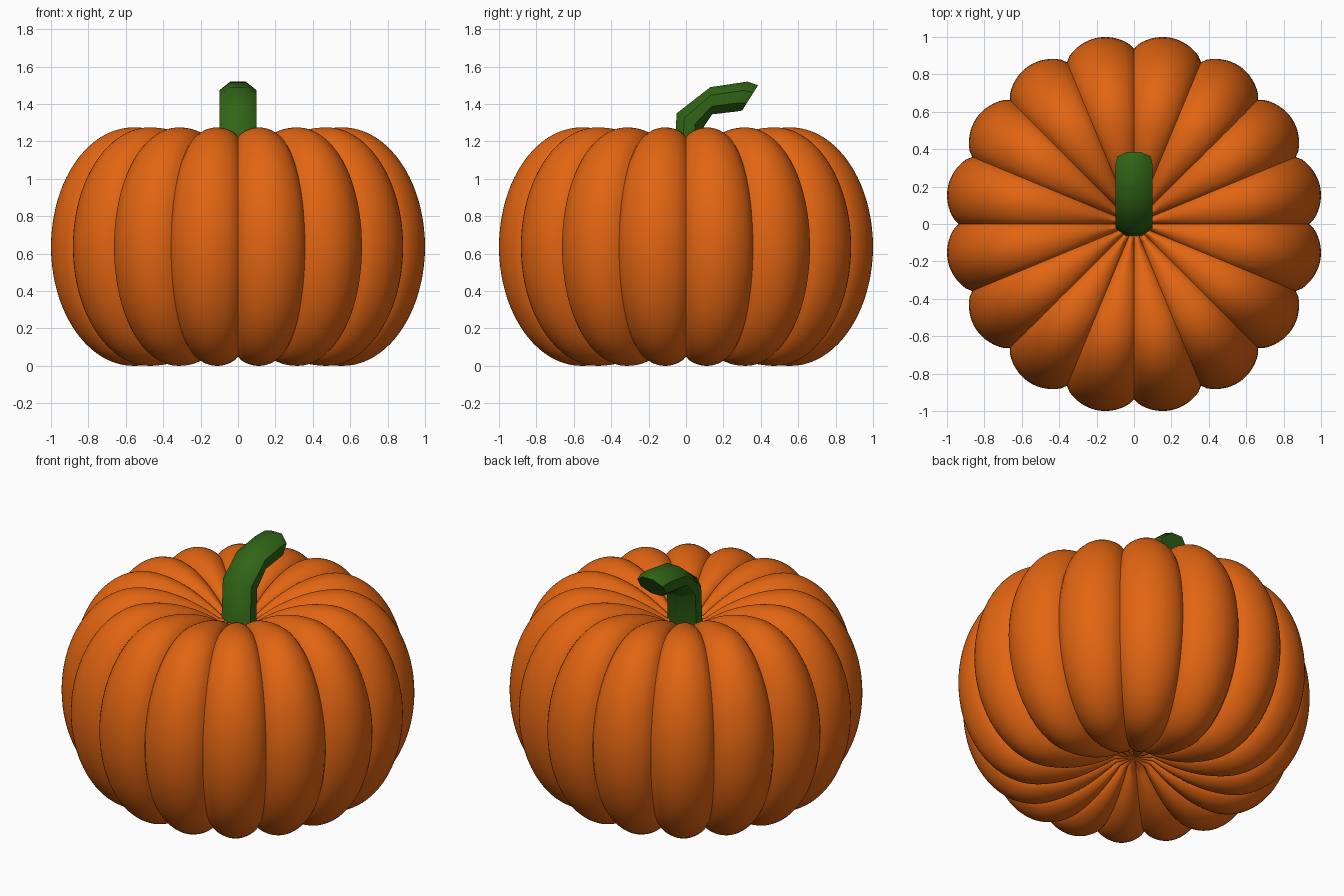
import bpy, bmesh, math

if "Cube" in bpy.data.objects:
    bpy.data.objects.remove(bpy.data.objects["Cube"])

RIBS, SEG = 16, 16          # ribs around, segments per rib
MID = 0.6375                # height of the pumpkin's middle


def material(name, color):
    m = bpy.data.materials.new(name)
    m.diffuse_color = color
    m.use_nodes = True
    m.node_tree.nodes["Principled BSDF"].inputs["Base Color"].default_value = m.diffuse_color
    return m


def skin(name, rings, mat, angle):
    """Bridge a list of closed rings and cap both ends."""
    bm = bmesh.new()
    loops = [[bm.verts.new(p) for p in ring] for ring in rings]
    n = len(loops[0])
    for a, b in zip(loops, loops[1:]):
        for i in range(n):
            j = (i + 1) % n
            bm.faces.new((a[i], a[j], b[j], b[i]))
    for loop in (loops[0], loops[-1]):
        c = bm.verts.new((sum(v.co.x for v in loop) / n,
                          sum(v.co.y for v in loop) / n,
                          sum(v.co.z for v in loop) / n))
        for i in range(n):
            bm.faces.new((loop[i], loop[(i + 1) % n], c))
    bmesh.ops.recalc_face_normals(bm, faces=bm.faces)
    mesh = bpy.data.meshes.new(name)
    bm.to_mesh(mesh)
    bm.free()
    ob = bpy.data.objects.new(name, mesh)
    bpy.context.collection.objects.link(ob)
    mesh.materials.append(mat)
    bpy.ops.object.select_all(action='DESELECT')
    ob.select_set(True)
    bpy.context.view_layer.objects.active = ob
    bpy.ops.object.shade_smooth_by_angle(angle=math.radians(angle))
    return ob


# Pumpkin profile: dimple, rounded outside, dimple (height relative to middle)
PEAK, RIM, OUT, DIP = 0.57, 0.11, 1.015, 0.175
dimple = []
for i in range(14):
    t = i / 14
    dimple.append((RIM + (PEAK - RIM) * t, MID - DIP * (1 - t) ** 2))
outer = []
for i in range(41):
    a = math.pi / 2 - math.pi * i / 40
    outer.append((PEAK + (OUT - PEAK) * math.cos(a), MID * math.sin(a)))
profile = dimple + outer + [(r, -z) for r, z in reversed(dimple)]

# Ribbed body: grooves pull the surface toward the middle
body_rings = []
count = RIBS * SEG
for r, z in profile:
    ring = []
    for i in range(count):
        a = 2 * math.pi * i / count
        bulge = abs(math.sin(RIBS / 2 * a)) ** 0.7
        s = 1 - 0.078 * (1 - bulge)
        ring.append((r * s * math.cos(a), r * s * math.sin(a), MID + z * s))
    body_rings.append(ring)
skin("pumpkin_body", body_rings, material("orange_skin", (0.76, 0.13, 0.006, 1)), 50)

# Bent octagonal stem: upper (y, z), lower (y, z), half width of each section
sections = [
    ((-0.07, 1.00), (0.08, 1.00), 0.10),
    ((-0.05, 1.35), (0.09, 1.27), 0.10),
    ((0.13, 1.49), (0.14, 1.345), 0.10),
    ((0.33, 1.52), (0.27, 1.36), 0.10),
    ((0.385, 1.50), (0.30, 1.365), 0.09),
]
stem_rings = []
for (uy, uz), (ly, lz), w in sections:
    ring = []
    for i in range(8):
        a = math.radians(22.5 + 45 * i)
        c, s = (f(a) / math.cos(math.radians(22.5)) for f in (math.cos, math.sin))
        ring.append((w * s,
                     (uy + ly) / 2 + (uy - ly) / 2 * c,
                     (uz + lz) / 2 + (uz - lz) / 2 * c))
    stem_rings.append(ring)
skin("stem", stem_rings, material("green_stem", (0.03, 0.13, 0.008, 1)), 48)
